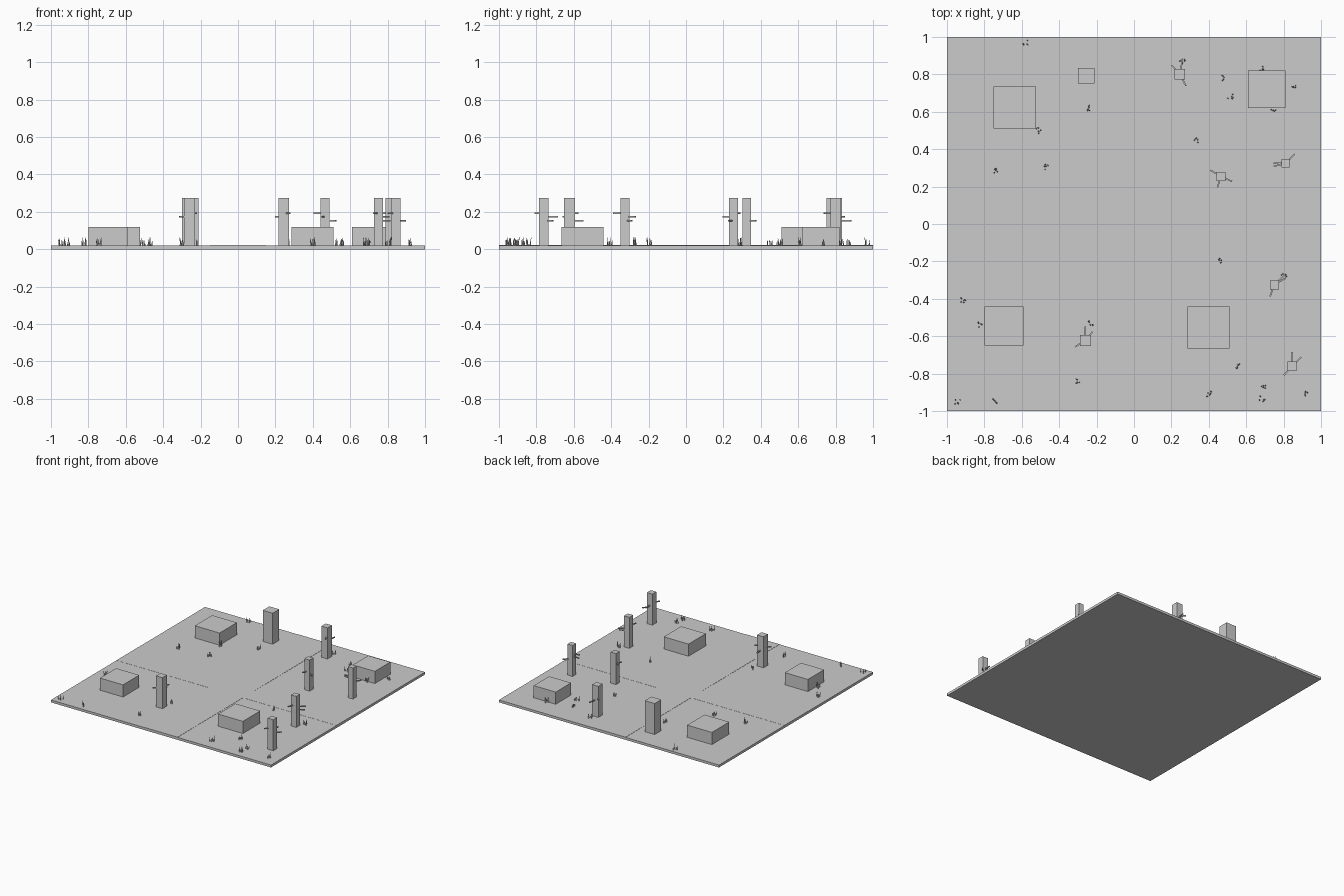
import bpy, bmesh, math, random
from mathutils import Matrix, Vector

if "Cube" in bpy.data.objects:
    bpy.data.objects.remove(bpy.data.objects["Cube"])

random.seed(4)
TOP = 0.02  # ground surface height


def add_box(bm, x, y, z, sx, sy, sz, angle=0.0):
    m = (Matrix.Translation((x, y, z)) @ Matrix.Rotation(angle, 4, 'Z')
         @ Matrix.Diagonal((sx, sy, sz, 1)))
    bmesh.ops.create_cube(bm, size=1, matrix=m)


def finish(bm, name):
    mesh = bpy.data.meshes.new(name)
    bm.to_mesh(mesh)
    bm.free()
    obj = bpy.data.objects.new(name, mesh)
    bpy.context.collection.objects.link(obj)
    return obj


def box(name, x0, x1, y0, y1, z0, z1):
    bm = bmesh.new()
    add_box(bm, (x0 + x1) / 2, (y0 + y1) / 2, (z0 + z1) / 2, x1 - x0, y1 - y0, z1 - z0)
    return finish(bm, name)


# Ground slab and two crossing roads laid almost flush with it
box("ground", -1, 1, -1, 1, 0, TOP)
box("road_east_west", -1, 1, -0.15, 0.15, 0.018, 0.021)
box("road_north_south", -0.15, 0.15, -1, 1, 0.018, 0.0215)

# Low houses and the single tower
houses = [(-0.75, -0.525, 0.51, 0.735), (0.61, 0.81, 0.62, 0.82),
          (-0.80, -0.59, -0.65, -0.44), (0.285, 0.51, -0.665, -0.44)]
for i, h in enumerate(houses):
    box(f"house_{i + 1}", *h, TOP, 0.12)
box("tower", -0.30, -0.21, 0.75, 0.835, TOP, 0.275)


# Bare trees: square trunk, three level branches (angle in degrees, length)
def tree(name, x, y, w, branches):
    bm = bmesh.new()
    add_box(bm, x, y, (TOP + 0.275) / 2, w, w, 0.275 - TOP)
    for (deg, length), z in zip(branches, (0.153, 0.174, 0.193)):
        a = math.radians(deg)
        add_box(bm, x + math.cos(a) * length / 2, y + math.sin(a) * length / 2, z,
                length, 0.008, 0.008, a)
    finish(bm, name)


trees = [(0.245, 0.80, 0.056, ((80, 0.085), (132, 0.065), (-62, 0.07))),
         (0.465, 0.255, 0.048, ((-25, 0.065), (-108, 0.062), (150, 0.067))),
         (0.81, 0.325, 0.045, ((45, 0.07), (180, 0.065), (195, 0.065))),
         (0.75, -0.325, 0.048, ((30, 0.072), (43, 0.08), (250, 0.068))),
         (-0.26, -0.622, 0.058, ((90, 0.075), (213, 0.065), (50, 0.06))),
         (0.845, -0.76, 0.05, ((45, 0.07), (90, 0.075), (228, 0.065)))]
for i, t in enumerate(trees):
    tree(f"bare_tree_{i + 1}", *t)


# Grass tufts: small bunches of thin, leaning pointed blades
tufts = [(-0.58, 0.97), (0.26, 0.87), (0.475, 0.78), (0.68, 0.83), (0.85, 0.74),
         (0.515, 0.68), (0.74, 0.60), (-0.25, 0.62), (-0.51, 0.50), (0.335, 0.45),
         (-0.735, 0.285), (-0.47, 0.305), (0.455, -0.20), (-0.915, -0.41),
         (-0.82, -0.54), (-0.23, -0.535), (0.80, -0.275), (0.55, -0.757),
         (0.695, -0.875), (0.685, -0.935), (0.925, -0.905), (0.40, -0.91),
         (-0.295, -0.842), (-0.74, -0.945), (-0.943, -0.952)]
bm = bmesh.new()
for tx, ty in tufts:
    for _ in range(5):
        h = random.uniform(0.025, 0.046)
        lean = Matrix.Rotation(random.uniform(-0.2, 0.2), 4, 'X') @ \
            Matrix.Rotation(random.uniform(-0.2, 0.2), 4, 'Y')
        base = Vector((tx + random.uniform(-0.014, 0.014),
                       ty + random.uniform(-0.014, 0.014), TOP - 0.001))
        bmesh.ops.create_cone(bm, cap_ends=True, segments=4, radius1=0.004,
                              radius2=0.0008, depth=h,
                              matrix=Matrix.Translation(base) @ lean
                              @ Matrix.Translation((0, 0, h / 2)))
finish(bm, "grass_tufts")
